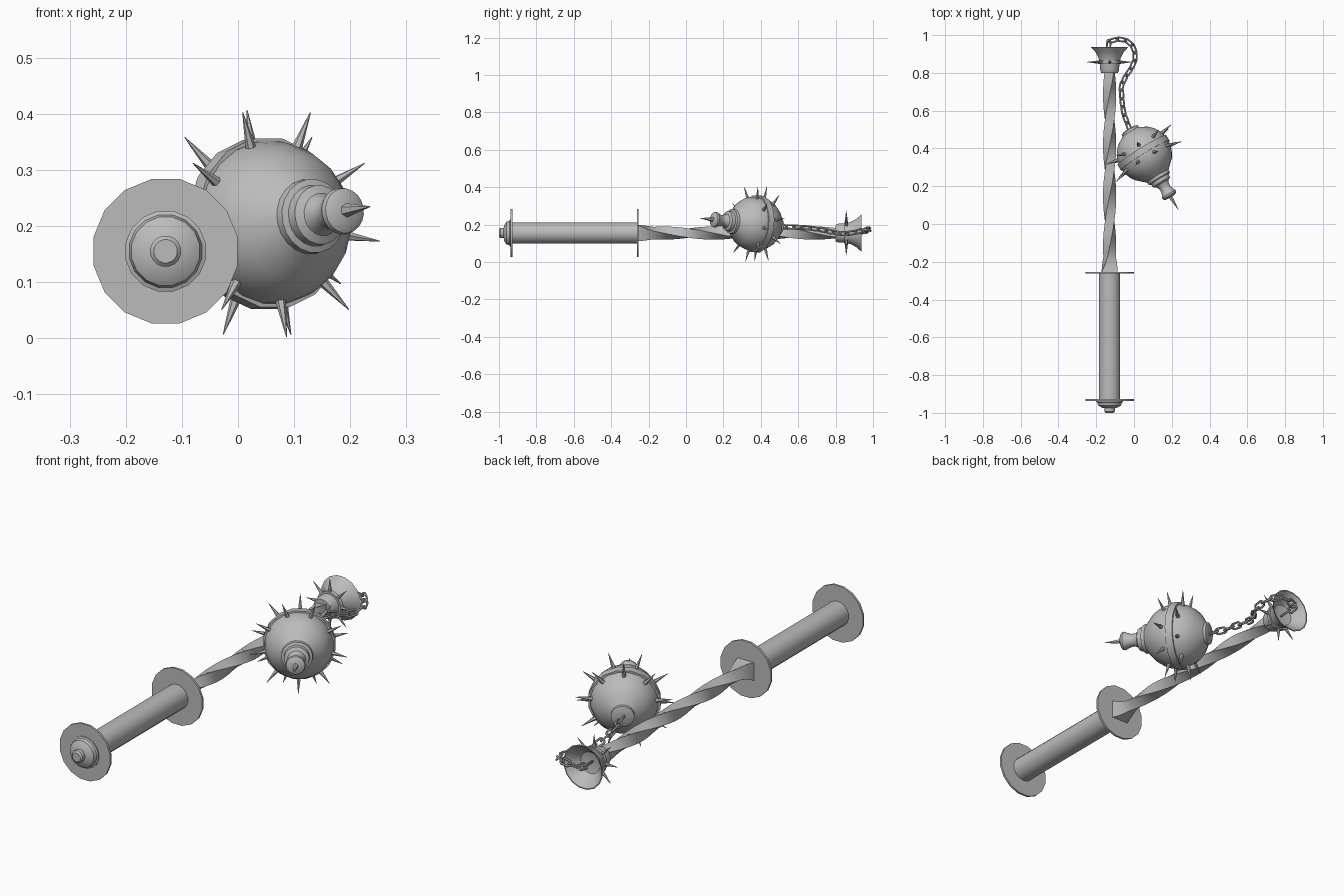
import bpy, bmesh
from math import sin, cos, pi, radians, sqrt
from mathutils import Matrix, Vector

cube = bpy.data.objects.get("Cube")
if cube:
    bpy.data.objects.remove(cube, do_unlink=True)

# One plain metal colour
steel = bpy.data.materials.new("grey_steel")
steel.use_nodes = True
COLOUR = (0.5, 0.5, 0.5, 1)
steel.diffuse_color = COLOUR
steel.node_tree.nodes["Principled BSDF"].inputs["Base Color"].default_value = COLOUR


def add_object(name, bm, matrix, smooth=True):
    bmesh.ops.recalc_face_normals(bm, faces=bm.faces)
    mesh = bpy.data.meshes.new(name)
    bm.to_mesh(mesh)
    bm.free()
    mesh.materials.append(steel)
    obj = bpy.data.objects.new(name, mesh)
    obj.matrix_world = matrix
    bpy.context.collection.objects.link(obj)
    if smooth:
        bpy.ops.object.select_all(action='DESELECT')
        obj.select_set(True)
        bpy.context.view_layer.objects.active = obj
        bpy.ops.object.shade_smooth_by_angle(angle=radians(35))
    return obj


def lathe(name, profile, matrix, sides=16, closed=False):
    """Spin (height, radius) points around the local z axis."""
    bm = bmesh.new()
    vs = [bm.verts.new((r, 0, h)) for h, r in profile]
    pairs = list(zip(vs, vs[1:])) + ([(vs[-1], vs[0])] if closed else [])
    es = [bm.edges.new(p) for p in pairs]
    turn = Matrix.Rotation(pi / sides, 3, 'Z')
    bmesh.ops.rotate(bm, verts=vs, matrix=turn)
    bmesh.ops.spin(bm, geom=vs + es, axis=(0, 0, 1), cent=(0, 0, 0),
                   angle=2 * pi, steps=sides)
    bmesh.ops.remove_doubles(bm, verts=bm.verts, dist=0.0001)
    return add_object(name, bm, matrix)


def spike(bm, base, tip, radius):
    base, tip = Vector(base), Vector(tip)
    axis = tip - base
    place = Matrix.Translation((base + tip) / 2) @ axis.to_track_quat('Z', 'Y').to_matrix().to_4x4()
    bmesh.ops.create_cone(bm, cap_ends=True, segments=6, radius1=radius,
                          radius2=0.0008, depth=axis.length, matrix=place)


def spike_ring(bm, count, phase, base, tip, radius):
    """Spikes around z; base and tip are (height, radius)."""
    for i in range(count):
        a = phase + 2 * pi * i / count
        ends = [(sin(a) * r, cos(a) * r, h) for h, r in (base, tip)]
        spike(bm, *ends, radius)


# Handle: local z runs along the shaft towards the back
HANDLE = Matrix.Translation((-0.129, 0, 0.155)) @ Matrix.Rotation(-pi / 2, 4, 'X')

lathe("grip", [(-0.93, 0), (-0.93, 0.057), (-0.26, 0.057), (-0.26, 0)], HANDLE)
for name, y in (("pommel_disc", -0.932), ("guard_disc", -0.258)):
    lathe(name, [(y - 0.005, 0), (y - 0.005, 0.131), (y + 0.005, 0.131), (y + 0.005, 0)], HANDLE)
lathe("pommel", [(-0.93, 0), (-0.93, 0.073), (-0.942, 0.073), (-0.945, 0.066),
                 (-0.96, 0.062), (-0.971, 0.045), (-0.975, 0.028), (-0.993, 0.028),
                 (-1, 0.021), (-1, 0)], HANDLE)

# Twisted square shaft with a flared foot
bm = bmesh.new()
START, END, STEPS = -0.255, 0.82, 40
previous = None
for i in range(STEPS + 1):
    f = i / STEPS
    h = START + (END - START) * f
    radius = 0.035 + 0.025 * max(0, 1 - f / 0.07)
    ring = []
    for k in range(4):
        a = pi / 4 + k * pi / 2 + 2 * pi * f
        ring.append(bm.verts.new((cos(a) * radius, sin(a) * radius, h)))
    if previous:
        for k in range(4):
            n = (k + 1) % 4
            bm.faces.new((previous[k], previous[n], ring[n], ring[k]))
    else:
        bm.faces.new(ring)
    previous = ring
bm.faces.new(previous)
add_object("twisted_shaft", bm, HANDLE)

# Hollow flared cap with its collar and spikes
lathe("flared_cap", [(0.80, 0), (0.80, 0.045), (0.815, 0.051), (0.85, 0.053),
                     (0.88, 0.06), (0.91, 0.076), (0.938, 0.102), (0.938, 0.097),
                     (0.91, 0.07), (0.885, 0.05), (0.875, 0)], HANDLE)
lathe("cap_collar", [(0.848, 0.045), (0.848, 0.062), (0.866, 0.064), (0.866, 0.045)],
      HANDLE, closed=True)
bm = bmesh.new()
spike_ring(bm, 8, 0, (0.857, 0.055), (0.857, 0.12), 0.009)
add_object("cap_spikes", bm, HANDLE)

# Ball: local z runs from the chain to the nose spike
nose = Vector((0.52, -0.85, 0.085)).normalized()
side = Vector((-nose.y, nose.x, 0)).normalized()
up = nose.cross(side)
BALL = Matrix.Translation((0.055, 0.37, 0.205)) @ Matrix((side, up, nose)).transposed().to_4x4()
R = 0.147
sphere = []
for i in range(11):
    h = -0.138 + 0.258 * i / 10
    sphere.append((h, sqrt(R * R - h * h)))
lathe("ball", [(-0.155, 0), (-0.155, 0.038), (-0.15, 0.05)] + sphere +
      [(0.132, 0.072), (0.137, 0.067), (0.153, 0.066), (0.157, 0.055), (0.176, 0.053),
       (0.183, 0.038), (0.2, 0.03), (0.217, 0.029), (0.238, 0.036), (0.25, 0.042),
       (0.26, 0.04), (0.266, 0.03), (0.268, 0)], BALL, sides=20)
lathe("ball_band", [(-0.026, 0.135), (-0.026, 0.154), (0.008, 0.154), (0.008, 0.135)],
      BALL, closed=True)

# Two staggered rows of spikes beside the band, and the nose spike
bm = bmesh.new()
for row, phase in ((-1, 0), (1, pi / 9)):
    spike_ring(bm, 9, phase, (-0.009 + row * 0.035, 0.13), (-0.007 + row * 0.05, 0.207), 0.011)
spike(bm, (0, 0, 0.25), (0, 0, 0.347), 0.015)
add_object("ball_spikes", bm, BALL)

# Chain path from the ball, round the rim and into the cap
path = [Vector(p) for p in (
    (-0.02, 0.495, 0.19), (-0.053, 0.58, 0.187), (-0.065, 0.66, 0.182), (-0.066, 0.73, 0.172),
    (-0.045, 0.78, 0.16), (-0.01, 0.83, 0.152), (0.006, 0.88, 0.155), (-0.002, 0.93, 0.165),
    (-0.035, 0.97, 0.177), (-0.085, 0.98, 0.175), (-0.135, 0.965, 0.165), (-0.13, 0.88, 0.155))]


def along(distance):
    """Point and direction at a distance along the path."""
    for a, b in zip(path, path[1:]):
        length = (b - a).length
        if distance <= length:
            break
        distance -= length
    direction = (b - a).normalized()
    return a + direction * distance, direction


# One oval link, reused with alternate quarter turns
bm = bmesh.new()
BENDS, RIM = 16, 6
loops = []
for i in range(BENDS):
    a = 2 * pi * (i + 0.5) / BENDS
    centre = Vector((cos(a) * 0.013, 0, sin(a) * 0.013 + (0.014 if sin(a) > 0 else -0.014)))
    out = Vector((cos(a), 0, sin(a)))
    loops.append([bm.verts.new(centre + out * cos(t) * 0.005 + Vector((0, sin(t) * 0.005, 0)))
                  for t in (2 * pi * k / RIM for k in range(RIM))])
for i in range(BENDS):
    p, q = loops[i], loops[(i + 1) % BENDS]
    for k in range(RIM):
        n = (k + 1) % RIM
        bm.faces.new((p[k], p[n], q[n], q[k]))
link = add_object("chain_link", bm, Matrix.Identity(4))

PITCH = 0.044
total = sum((b - a).length for a, b in zip(path, path[1:]))
for i in range(int(total / PITCH)):
    obj = link
    if i:
        obj = bpy.data.objects.new("chain_link", link.data)
        bpy.context.collection.objects.link(obj)
    s = PITCH * (i + 0.5)
    here = along(s)[0]
    aim = (along(s + PITCH / 2)[0] - along(s - PITCH / 2)[0]).normalized()
    turn = aim.to_track_quat('Z', 'Y').to_matrix().to_4x4()
    roll = Matrix.Rotation(pi / 4 + (i % 2) * pi / 2, 4, 'Z')
    obj.matrix_world = Matrix.Translation(here) @ turn @ roll
